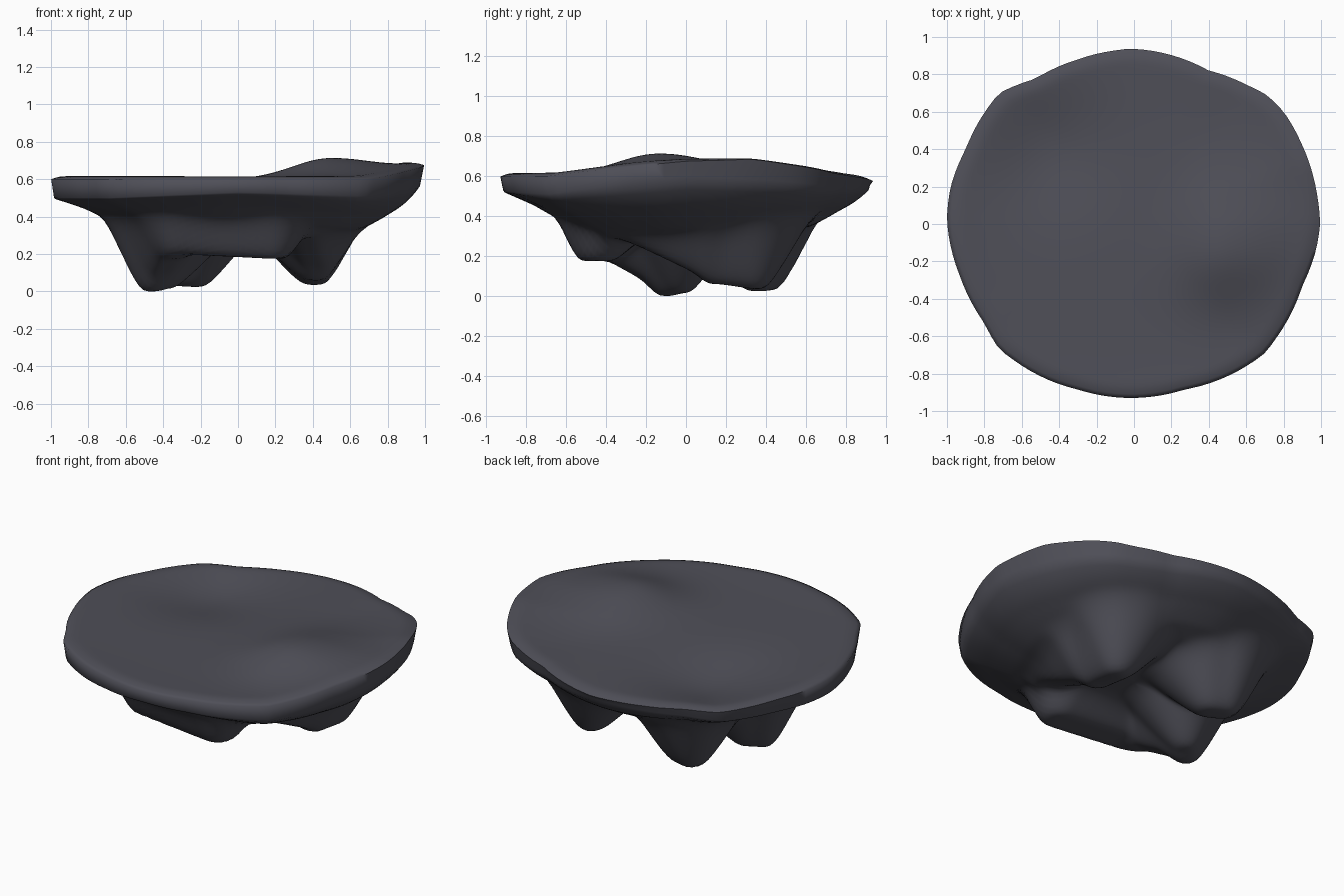
import bpy, bmesh, math
from mathutils import Vector

if "Cube" in bpy.data.objects:
    bpy.data.objects.remove(bpy.data.objects["Cube"])

SEG, RINGS = 112, 44


def lerp_table(table, v):
    """Piecewise linear lookup in a sorted (position, value) table."""
    for (a, p), (b, q) in zip(table, table[1:]):
        if a <= v <= b:
            return p + (q - p) * (v - a) / max(b - a, 1e-9)
    return table[0][1] if v < table[0][0] else table[-1][1]


def closed(table):
    """Make an angle table periodic over 0..360."""
    table = sorted(table)
    a0, v0 = table[0]
    a1, v1 = table[-1]
    return [(a1 - 360, v1)] + table + [(a0 + 360, v0)]


# Outline of the slab seen from above
outline_xy = [(0.995, 0), (0.98, 0.15), (0.9, 0.42), (0.8, 0.6), (0.71, 0.69),
              (0.62, 0.735), (0.4, 0.82), (0.13, 0.92), (-0.02, 0.937),
              (-0.12, 0.925), (-0.3, 0.88), (-0.53, 0.775), (-0.72, 0.70),
              (-0.9, 0.4), (-0.98, 0.2), (-1, 0.02), (-0.98, -0.12),
              (-0.93, -0.28), (-0.8, -0.53), (-0.72, -0.67), (-0.66, -0.715),
              (-0.3, -0.885), (-0.15, -0.92), (0, -0.93), (0.27, -0.885),
              (0.7, -0.69), (0.76, -0.61), (0.9, -0.33), (0.97, -0.15)]
OUTLINE = closed([(math.degrees(math.atan2(y, x)) % 360, math.hypot(x, y))
                  for x, y in outline_xy])
# Heights of the upper and lower rim edge around the slab
RIM_TOP = closed([(0, .675), (20, .685), (35, .65), (50, .615), (90, .575),
                  (115, .57), (135, .57), (155, .585), (180, .60), (225, .60),
                  (270, .598), (315, .60), (335, .635)])
RIM_LOW = closed([(0, .60), (25, .58), (50, .55), (90, .555), (135, .515),
                  (180, .50), (225, .50), (270, .53), (315, .51), (335, .55)])
# Underside profile from centre to just inside the rim
BASE = [(0, .29), (.35, .30), (.55, .335), (.68, .38), (.82, .455), (1, .53)]
# Rock lobes: start x, y, z, end x, y, z, flat radius, outer slope
LOBES = [(-.46, -.09, .0, -.40, -.03, .015, .035, 2.3),   # left foot
         (-.44, -.12, .03, -.36, -.38, .175, .04, 2.0),   # left foot to front ridge
         (-.32, .40, .03, -.24, .37, .025, .045, 2.2),    # back foot
         (.41, .17, .06, .41, .34, .035, .04, 2.0),       # right foot
         (.42, .10, .09, .36, -.34, .30, .04, 1.6),       # ridge before right foot
         (-.32, -.42, .20, .18, -.45, .175, .07, 2.6)]    # front ridge


def top_z(x, y, t, ang):
    z = .60 + (lerp_table(RIM_TOP, ang) + .022 - .60) * t ** 3
    z -= .022 * max(0, (t - .92) / .08) ** 2             # rounded lip
    fade = 1 - t ** 6
    dx, dy = x - .5, y + .15                             # raised swell
    sx = .29 if dx < 0 else .45
    sy = .29 if dy < 0 else .38
    z += .112 * math.exp(-(dx / sx) ** 2 - (dy / sy) ** 2) * (1 - t ** 4)
    hollow = ((x + .46) ** 2 + (y - .40) ** 2) / .36 ** 2
    return z - .07 * math.exp(-hollow) * fade            # shallow hollow


def lobe_z(p, lobe):
    a, b = Vector(lobe[0:2]), Vector(lobe[3:5])
    s = min(1, max(0, (p - a).dot(b - a) / (b - a).length_squared))
    near = a.lerp(b, s)
    off = p - near
    d = off.length
    side = off.normalized().dot(near.normalized()) if d > 1e-6 else 0
    d = max(0, d - lobe[6])
    slope = 1.0 + (lobe[7] - 1.0) * (1 + side) / 2
    return lobe[2] + (lobe[5] - lobe[2]) * s + slope * (math.hypot(d, .05) - .05)


def smooth_min(a, b, k=.07):
    h = max(k - abs(a - b), 0) / k
    return min(a, b) - h * h * k / 4


def low_z(x, y, t, ang):
    z = lerp_table(BASE, t) + (lerp_table(RIM_LOW, ang) - .53) * t ** 4
    c, s = math.cos(math.radians(ang)), math.sin(math.radians(ang))
    drop = .12 * max(0, c) ** 2 + .07 * max(0, s) ** 2   # deeper right and back
    z -= drop * t * t * (1 - t ** 9)
    lobes = 1
    for lobe in LOBES:
        lobes = smooth_min(lobes, lobe_z(Vector((x, y)), lobe), .04)
    return max(smooth_min(z, lobes), 0)


def bridge(bm, a, b):
    for i in range(SEG):
        j = (i + 1) % SEG
        bm.faces.new((a[i], b[i], b[j], a[j]))


def add_disc(bm, height):
    """Concentric rings following the outline, raised by a height rule."""
    centre = bm.verts.new((0, 0, height(0, 0, 0, 0)))
    rings = []
    for r in range(1, RINGS + 1):
        t = r / RINGS
        ring = []
        for i in range(SEG):
            ang = 360 * i / SEG
            rad = t * lerp_table(OUTLINE, ang)
            x = rad * math.cos(math.radians(ang))
            y = rad * math.sin(math.radians(ang))
            ring.append(bm.verts.new((x, y, height(x, y, t, ang))))
        rings.append(ring)
    for i in range(SEG):
        bm.faces.new((centre, rings[0][i], rings[0][(i + 1) % SEG]))
    for a, b in zip(rings, rings[1:]):
        bridge(bm, a, b)
    return rings[-1]


# Rock slab: top, rim wall and lobed underside in one closed surface
bm = bmesh.new()
upper = add_disc(bm, top_z)
lower = add_disc(bm, low_z)
for v in lower:                       # rim leans in slightly below
    v.co.x *= .985
    v.co.y *= .985
bridge(bm, upper, lower)
bmesh.ops.recalc_face_normals(bm, faces=bm.faces[:])
rim = set(upper) | set(lower)
inner = [v for v in bm.verts if v not in rim]
for _ in range(2):
    bmesh.ops.smooth_vert(bm, verts=inner, factor=.4, use_axis_x=False,
                          use_axis_y=False, use_axis_z=True)
low = min(v.co.z for v in bm.verts)
for v in inner:                       # feet rest on the ground
    if v.co.z < .2:
        v.co.z -= low * (1 - v.co.z / .2)
bmesh.ops.translate(bm, verts=bm.verts[:],
                    vec=(0, 0, -min(v.co.z for v in bm.verts)))

mesh = bpy.data.meshes.new("rock_slab")
bm.to_mesh(mesh)
bm.free()
rock = bpy.data.objects.new("rock_slab", mesh)
bpy.context.collection.objects.link(rock)

stone = bpy.data.materials.new("dark_slate_grey")
stone.diffuse_color = (.078, .078, .097, 1)
stone.use_nodes = True
stone.node_tree.nodes["Principled BSDF"].inputs["Base Color"].default_value = stone.diffuse_color
mesh.materials.append(stone)

bpy.context.view_layer.objects.active = rock
rock.select_set(True)
bpy.ops.object.shade_smooth_by_angle(angle=math.radians(80))
